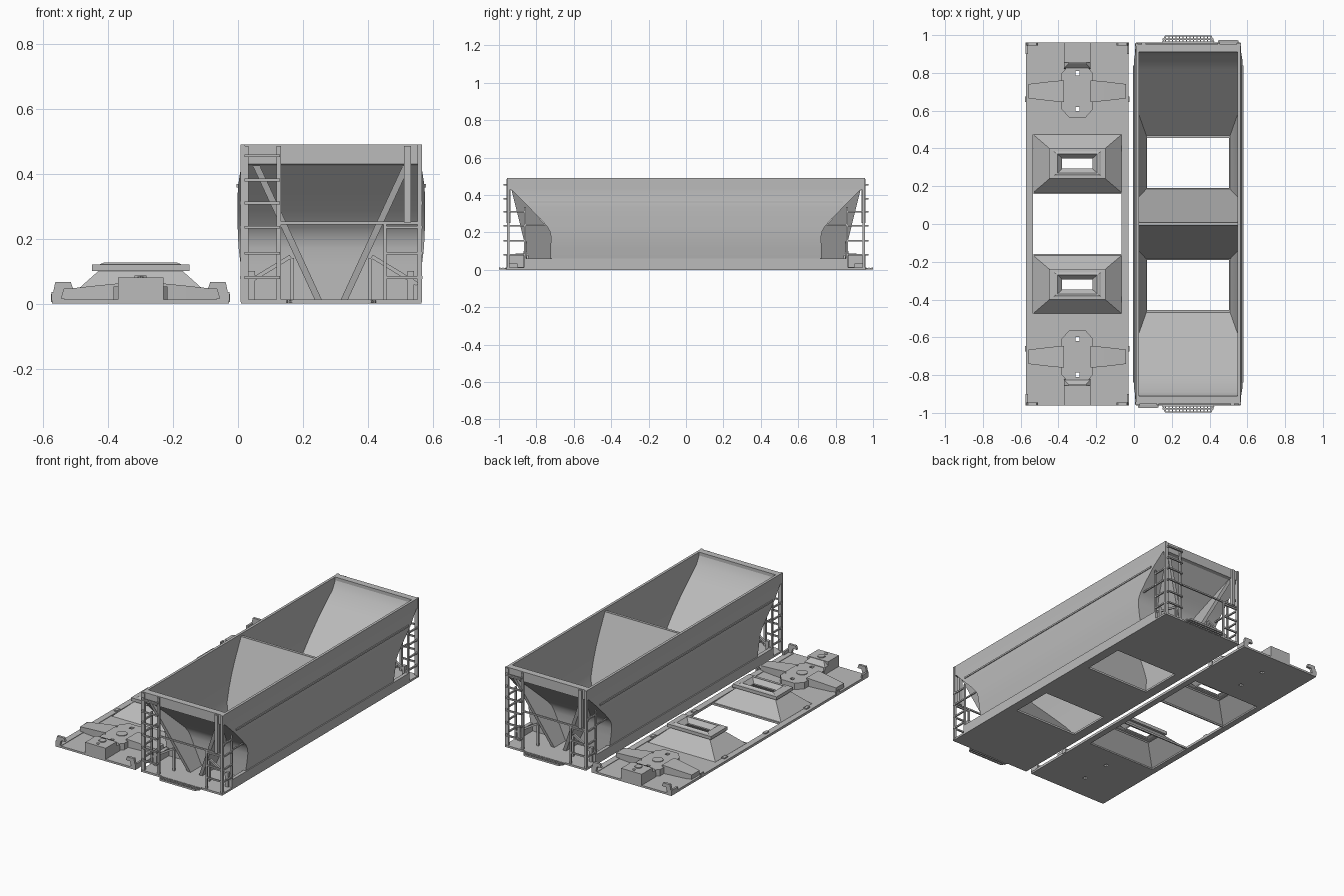
import bpy, bmesh, math
from mathutils import Vector, Matrix

if "Cube" in bpy.data.objects:
    bpy.data.objects.remove(bpy.data.objects["Cube"])

grey = bpy.data.materials.new("plain_grey")
grey.diffuse_color = (0.5, 0.5, 0.5, 1)
grey.use_nodes = True
grey.node_tree.nodes["Principled BSDF"].inputs["Base Color"].default_value = grey.diffuse_color
CX, FX = 0.287, -0.30       # centre lines of the hopper and of the underframe


def finish(name, bm, angle=None):
    me = bpy.data.meshes.new(name)
    bm.to_mesh(me)
    bm.free()
    me.materials.append(grey)
    ob = bpy.data.objects.new(name, me)
    bpy.context.collection.objects.link(ob)
    if angle:
        bpy.ops.object.select_all(action='DESELECT')
        ob.select_set(True)
        bpy.context.view_layer.objects.active = ob
        bpy.ops.object.shade_smooth_by_angle(angle=math.radians(angle))
    return ob


def box(bm, x0, x1, y0, y1, z0, z1):
    m = Matrix.Translation(((x0 + x1) / 2, (y0 + y1) / 2, (z0 + z1) / 2))
    m = m @ Matrix.Diagonal((abs(x1 - x0), abs(y1 - y0), abs(z1 - z0), 1))
    bmesh.ops.create_cube(bm, size=1, matrix=m)


def bar(bm, a, b, w=0.01):
    a, b = Vector(a), Vector(b)
    d = b - a
    m = Matrix.Translation((a + b) / 2) @ d.to_track_quat('Z', 'Y').to_matrix().to_4x4()
    bmesh.ops.create_cube(bm, size=1, matrix=m @ Matrix.Diagonal((w, w, d.length, 1)))


def rings(bm, levels):
    """Skin a stack of rectangles (x0, x1, y0, y1, z)."""
    prev = None
    for x0, x1, y0, y1, z in levels:
        cur = [bm.verts.new(p) for p in ((x0, y0, z), (x1, y0, z), (x1, y1, z), (x0, y1, z))]
        if prev:
            for i in range(4):
                j = (i + 1) % 4
                bm.faces.new((prev[i], prev[j], cur[j], cur[i]))
        prev = cur


def prism(bm, pts, z0, z1):
    lo = [bm.verts.new((x, y, z0)) for x, y in pts]
    hi = [bm.verts.new((x, y, z1)) for x, y in pts]
    bm.faces.new(lo[::-1])
    bm.faces.new(hi)
    for i in range(len(pts)):
        j = (i + 1) % len(pts)
        bm.faces.new((lo[i], lo[j], hi[j], hi[i]))


def cut(ob, cutter):
    mod = ob.modifiers.new("holes", 'BOOLEAN')
    mod.object, mod.solver = cutter, 'EXACT'
    bpy.context.view_layer.objects.active = ob
    bpy.ops.object.modifier_apply(modifier="holes")


# ---- hopper body: outer skin, rim and two sloping bins ----
bm = bmesh.new()
outer = [(.262, .72, .01), (.270, .72, .06), (.279, .72, .12), (.285, .721, .17), (.287, .727, .205),
         (.288, .745, .235), (.288, .79, .285), (.288, .84, .335), (.287, .867, .362),
         (.277, .93, .425), (.277, .95, .43), (.277, .95, .49), (.261, .91, .49), (.261, .91, .47)]
rings(bm, [(CX - w, CX + w, -l, l, z) for w, l, z in outer])
for s in (1, -1):
    lv = []
    for w, z in ((.261, .47), (.264, .42), (.268, .35), (.27, .28), (.268, .2), (.261, .12), (.217, 0)):
        end, mid = min(.91, .455 + .455 * z / .44), .19 - .182 * z / .47
        lv.append((CX - w, CX + w, *sorted((s * mid, s * end)), z))
    rings(bm, lv)
box(bm, CX - .261, CX + .261, -.008, .008, .46, .475)
finish("hopper_body", bm, 25)

# side sills and drip rails
bm = bmesh.new()
for s in (1, -1):
    box(bm, CX + s * .277, CX + s * .255, -.86, .86, .01, .06)
    box(bm, CX + s * .285, CX + s * .292, -.84, .84, .358, .368)
finish("hopper_side_sills", bm)

# floor with two discharge openings
bm = bmesh.new()
for y0, y1 in ((-.96, -.455), (-.19, .19), (.455, .96)):
    box(bm, CX - .277, CX + .277, y0, y1, 0, .012)
for s in (1, -1):
    box(bm, CX + s * .217, CX + s * .277, -.96, .96, 0, .0118)
finish("hopper_floor", bm)

# end walkway gratings
bm = bmesh.new()
for s in (1, -1):
    for y in (.963, .978, .996):
        h = .135 if y < .99 else .12
        box(bm, CX - h, CX + h, s * y - .003, s * y + .003, .001, .012)
    for i in range(14):
        x = CX - .12 + i * .24 / 13
        box(bm, x - .003, x + .003, s * .955, s * .998, .002, .011)
    for e in (1, -1):
        bar(bm, (CX + e * .135, s * .963, .006), (CX + e * .12, s * .996, .006), .007)
finish("end_walkways", bm)

# V shaped gusset plates under the slope sheets
bm = bmesh.new()
for s in (1, -1):
    for e in (1, -1):
        prof = [(.455, -.94), (.012, -.83), (.012, -.722), (.21, -.722), (.25, -.76), (.43, -.93)]
        loops = []
        for t in (-.011, .011):
            loops.append([bm.verts.new((CX + e * (.04 + .205 * (z - .012) / .443) + t, s * y, z))
                          for z, y in prof])
        a, b = loops
        bm.faces.new(a)
        bm.faces.new(b[::-1])
        for i in range(6):
            bm.faces.new((a[i], b[i], b[(i + 1) % 6], a[(i + 1) % 6]))
bmesh.ops.recalc_face_normals(bm, faces=bm.faces)
finish("end_gusset_plates", bm)

# ladders, corner posts and hand rails (second end is the first turned half round)
lad, rail, brk = bmesh.new(), bmesh.new(), bmesh.new()
for s in (1, -1):
    def P(dx, y, z):
        return (CX + s * dx, s * y, z)
    rungs = (.08, .155, .235, .31, .38, .455)
    for dx in (-.262, -.162):                        # tall end ladder
        bar(lad, P(dx, -.95, .005), P(dx, -.95, .485), .014)
        for z in rungs:
            bar(lad, P(dx, -.95, z), P(dx, -.972, z), .009)
    for z in rungs:
        bar(lad, P(-.262, -.97, z), P(-.162, -.97, z), .009)
    for z in rungs[:3]:                              # short end ladder
        bar(lad, P(.165, -.95, z), P(.27, -.95, z), .009)
    bar(lad, P(.165, -.95, .01), P(.165, -.95, .25), .010)
    bar(lad, P(.235, -.95, .25), P(.235, -.95, .485), .022)
    for e in (1, -1):                                # side ladders
        bar(lad, P(e * .272, -.95, .005), P(e * .272, -.95, .49), .014)
        bar(lad, P(e * .272, -.86, .01), P(e * .272, -.86, .335), .010)
        for z in rungs[:4]:
            bar(lad, P(e * .276, -.955, z), P(e * .276, -.86, z), .009)
        bar(brk, P(e * .12, -.86, .01), P(e * .12, -.86, .14), .012)   # end brackets
        bar(brk, P(e * .125, -.86, .145), P(e * .265, -.86, .06), .012)
        bar(brk, P(e * .245, -.86, .01), P(e * .245, -.86, .1), .02)
    bar(rail, P(-.162, -.95, .248), P(.272, -.95, .248), .009)
    bar(rail, P(-.27, -.86, .24), P(-.27, -.75, .24), .008)
    bar(rail, P(.27, -.86, .24), P(.27, -.75, .24), .008)
finish("ladders", lad)
finish("hand_rails", rail)
finish("end_brackets", brk)

# ---- underframe plate with outlet openings ----
bm = bmesh.new()
for s in (1, -1):
    box(bm, FX - .272, FX + .272, s * .473, s * .96, 0, .012)
    box(bm, FX - .233, FX + .233, s * .16, s * .168, 0, .012)
    box(bm, FX + s * .234, FX + s * .272, -.96, .96, 0, .015)
plate = finish("underframe_plate", bm)

# outlet chutes
bm = bmesh.new()
chute = [(.233, .153, .008), (.13, .065, .1), (.15, .08, .1), (.15, .08, .12),
         (.125, .064, .121), (.113, .056, .126), (.105, .05, .126), (.08, .027, .1), (.08, .027, .092)]
for s in (1, -1):
    y = s * .32
    rings(bm, [(FX - w, FX + w, y - h, y + h, z) for w, h, z in chute])
finish("outlet_chutes", bm)

# body bolsters: eight sided pad, tapered arms
bm = bmesh.new()
arms = bmesh.new()
for s in (1, -1):
    yc = s * .703
    prism(bm, [(FX + x, yc + y) for x, y in ((-.045, -.138), (.045, -.138), (.083, -.095), (.083, .095),
                                             (.045, .138), (-.045, .138), (-.083, .095), (-.083, -.095))],
          .005, .052)
    for e in (1, -1):
        rows = []
        for dx, h, z in ((.07, .058, .062), (.14, .052, .055), (.258, .038, .042)):
            rows.append([arms.verts.new((FX + e * dx, yc + y, zz))
                         for y, zz in ((-h, .008), (h, .008), (h, z), (-h, z))])
        for a, b in zip(rows, rows[1:]):
            for i in range(4):
                arms.faces.new((a[i], a[(i + 1) % 4], b[(i + 1) % 4], b[i]))
        arms.faces.new(rows[-1])
bmesh.ops.recalc_face_normals(arms, faces=arms.faces)
pad = finish("bolster_pads", bm)
finish("bolster_arms", arms)

# square holes through pads and plate
bm = bmesh.new()
for s in (1, -1):
    for d in (.095, -.095):
        y = s * .703 + d
        box(bm, FX - .011, FX + .011, y - .011, y + .011, -.05, .15)
cutter = finish("hole_cutter", bm)
cut(plate, cutter)
cut(pad, cutter)
bpy.data.objects.remove(cutter)

# centre pins and coupler screws
bm = bmesh.new()
for s in (1, -1):
    for y, r, z, n in ((.703, .031, .056, 24), (.89, .022, .086, 6), (.935, .01, .084, 10)):
        bmesh.ops.create_cone(bm, cap_ends=True, segments=n, radius1=r, radius2=r, depth=.02,
                              matrix=Matrix.Translation((FX, s * y, z - .01)))
finish("pins_and_screws", bm)

# coupler boxes with sloped inner shoulder
bm = bmesh.new()
for s in (1, -1):
    box(bm, FX - .07, FX + .07, s * .855, s * .96, .01, .08)
    rings(bm, [(FX - .07, FX + .07, *sorted((s * .82, s * .86)), .01),
               (FX - .07, FX + .07, *sorted((s * .825, s * .86)), .055),
               (FX - .045, FX + .045, *sorted((s * .85, s * .86)), .08)])
finish("coupler_boxes", bm)

# corner steps and side clips
bm = bmesh.new()
for s in (1, -1):
    for e in (1, -1):
        prof = [(.274, .01), (.262, .067), (.215, .067), (.207, .045), (.235, .045), (.245, .01)]
        a, b = [[bm.verts.new((FX + e * x, s * y, z)) for x, z in prof] for y in (.945, .96)]
        bm.faces.new(a)
        bm.faces.new(b[::-1])
        for i in range(6):
            bm.faces.new((a[i], b[i], b[(i + 1) % 6], a[(i + 1) % 6]))
        box(bm, FX + e * .262, FX + e * .274, s * .9, s * .96, .01, .035)
bmesh.ops.recalc_face_normals(bm, faces=bm.faces)
for e in (1, -1):
    for y in (-.4, 0, .4):
        box(bm, FX + e * .234, FX + e * .254, y - .016, y + .016, .01, .022)
    for y in (-.66, .66):
        box(bm, FX + e * .268, FX + e * .276, y - .015, y + .015, .005, .03)
finish("corner_steps", bm)
